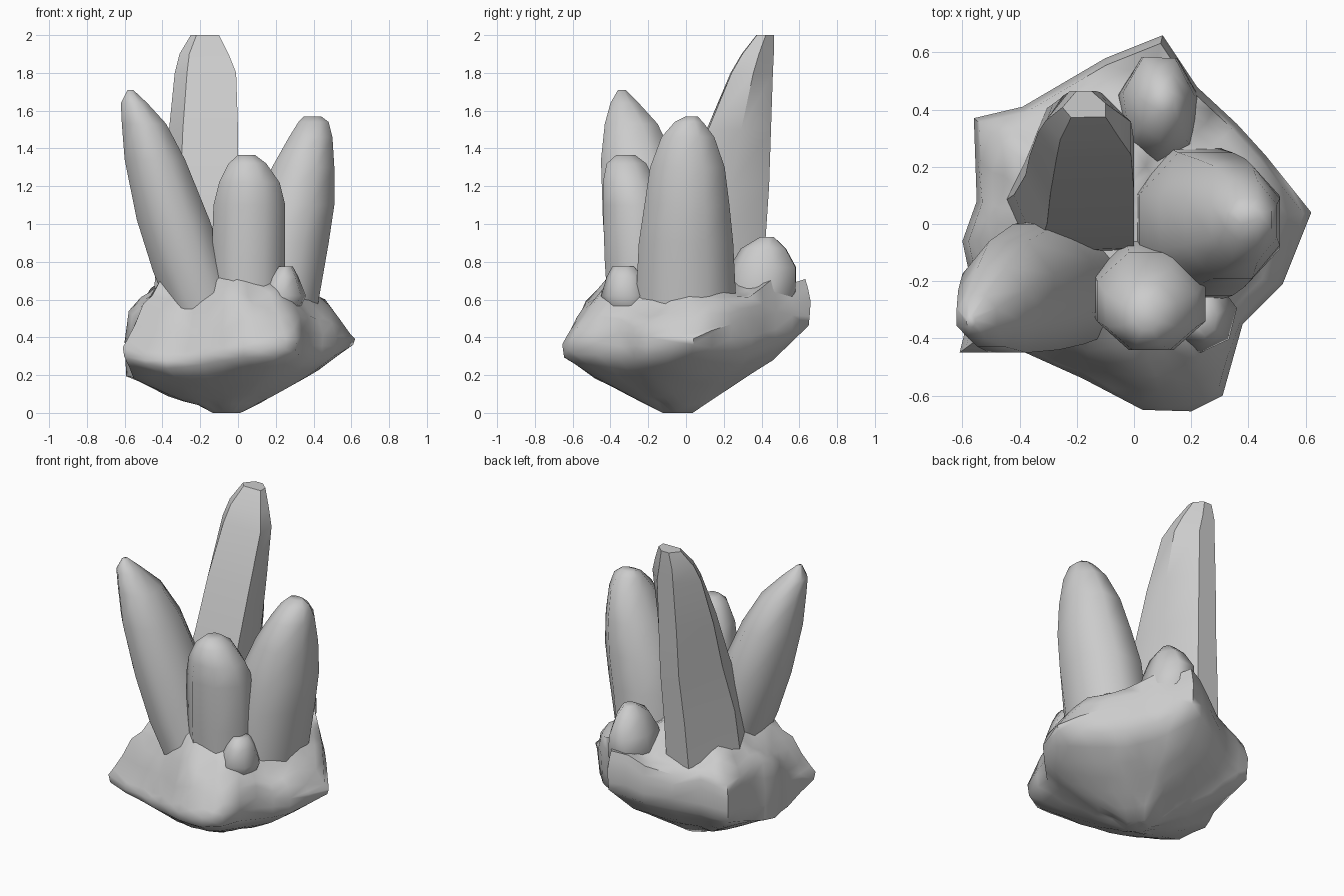
import bpy, bmesh, math
from mathutils import Vector, noise


def finish(name, bm, angle):
    bmesh.ops.recalc_face_normals(bm, faces=bm.faces)
    me = bpy.data.meshes.new(name)
    bm.to_mesh(me)
    bm.free()
    ob = bpy.data.objects.new(name, me)
    bpy.context.collection.objects.link(ob)
    bpy.ops.object.select_all(action='DESELECT')
    ob.select_set(True)
    bpy.context.view_layer.objects.active = ob
    bpy.ops.object.shade_smooth_by_angle(angle=math.radians(angle))
    return ob


def bridge(bm, rings):
    loops = [[bm.verts.new(p) for p in r] for r in rings]
    for a, b in zip(loops, loops[1:]):
        n = len(a)
        for i in range(n):
            j = (i + 1) % n
            bm.faces.new((a[i], a[j], b[j], b[i]))
    return loops


def polygon(n, phase):
    pts = [(math.cos(phase + math.tau * i / n), math.sin(phase + math.tau * i / n)) for i in range(n)]
    mx = max(abs(p[0]) for p in pts)
    my = max(abs(p[1]) for p in pts)
    return [(x / mx, y / my) for x, y in pts]


def crystal(name, shape, sections, angle=62):
    # each section: z, x min, x max, y min, y max
    rings = []
    for z, x0, x1, y0, y1 in sections:
        rings.append([((x0 + x1) / 2 + px * (x1 - x0) / 2,
                       (y0 + y1) / 2 + py * (y1 - y0) / 2, z) for px, py in shape])
    bm = bmesh.new()
    loops = bridge(bm, rings)
    bm.faces.new(loops[0])
    bm.faces.new(loops[-1])
    return finish(name, bm, angle)


octagon = polygon(8, math.pi / 8)
septagon = polygon(7, 0.2)
wedge = [(1, -0.9), (1, 0.1), (0.35, 1), (-0.35, 1), (-1, -0.2), (-0.6, -0.95)]

# Leaning crystal on the left
crystal("left_crystal", octagon, [
    (0.55, -0.37, 0.02, -0.39, 0.02), (0.75, -0.45, -0.06, -0.42, 0.01),
    (1.02, -0.535, -0.15, -0.44, 0.0), (1.34, -0.60, -0.28, -0.45, -0.06),
    (1.53, -0.615, -0.38, -0.43, -0.15), (1.64, -0.62, -0.48, -0.40, -0.25),
    (1.71, -0.585, -0.555, -0.36, -0.32)])

# Tall crystal at the back with a slanted front face
crystal("tall_crystal", wedge, [
    (0.5, -0.46, 0.0, -0.14, 0.40), (0.9, -0.42, 0.0, -0.11, 0.42),
    (1.2, -0.38, 0.0, -0.01, 0.44), (1.5, -0.365, 0.0, 0.10, 0.45),
    (1.8, -0.335, -0.01, 0.23, 0.46), (1.9, -0.31, -0.05, 0.29, 0.465),
    (2.0, -0.25, -0.10, 0.37, 0.465)], 40)

# Blunt crystal on the right
crystal("right_crystal", octagon, [
    (0.5, -0.01, 0.41, -0.27, 0.27), (0.9, 0.02, 0.48, -0.25, 0.25),
    (1.1, 0.09, 0.51, -0.22, 0.23), (1.3, 0.18, 0.51, -0.19, 0.205),
    (1.46, 0.27, 0.50, -0.13, 0.15), (1.54, 0.32, 0.48, -0.06, 0.09),
    (1.57, 0.35, 0.44, 0.0, 0.06)])

# Short crystal in front
crystal("front_crystal", octagon, [
    (0.5, -0.13, 0.25, -0.41, -0.05), (0.8, -0.14, 0.25, -0.43, -0.06),
    (1.1, -0.13, 0.25, -0.44, -0.10), (1.22, -0.10, 0.22, -0.44, -0.16),
    (1.32, -0.05, 0.15, -0.42, -0.21), (1.365, 0.0, 0.09, -0.37, -0.27)])

# Stubby growths around the base
crystal("back_stub", septagon, [
    (0.5, 0.0, 0.2, 0.25, 0.5), (0.64, -0.06, 0.23, 0.20, 0.60),
    (0.77, -0.04, 0.21, 0.23, 0.60), (0.87, 0.01, 0.18, 0.29, 0.54),
    (0.93, 0.06, 0.14, 0.39, 0.47)], 70)
crystal("front_stub", septagon, [
    (0.5, 0.14, 0.3, -0.40, -0.2), (0.62, 0.11, 0.36, -0.45, -0.19),
    (0.72, 0.17, 0.32, -0.42, -0.22), (0.775, 0.21, 0.29, -0.39, -0.27)], 70)

# Rocky base: rim points as x, y, lower z, upper z
rim = [
    (-0.61, -0.45, 0.30, 0.39), (-0.38, -0.45, 0.23, 0.31), (-0.18, -0.54, 0.25, 0.35),
    (0.03, -0.65, 0.29, 0.40), (0.20, -0.655, 0.30, 0.41), (0.31, -0.60, 0.32, 0.45),
    (0.38, -0.35, 0.29, 0.52), (0.52, -0.21, 0.30, 0.48), (0.62, 0.04, 0.36, 0.42),
    (0.46, 0.24, 0.32, 0.60), (0.36, 0.35, 0.32, 0.62), (0.22, 0.48, 0.37, 0.70),
    (0.10, 0.66, 0.46, 0.69), (-0.10, 0.58, 0.40, 0.62), (-0.39, 0.41, 0.33, 0.60),
    (-0.56, 0.37, 0.31, 0.58), (-0.55, 0.08, 0.22, 0.56), (-0.60, -0.06, 0.20, 0.53),
    (-0.56, -0.25, 0.19, 0.48)]
cx, cy = -0.07, -0.05


def ring(scale, height):
    return [(cx + (x - cx) * scale, cy + (y - cy) * scale, height(lo, hi)) for x, y, lo, hi in rim]


bm = bmesh.new()
loops = bridge(bm, [
    ring(0.12, lambda lo, hi: 0.005),
    ring(0.42, lambda lo, hi: lo * 0.30),
    ring(0.72, lambda lo, hi: lo * 0.62),
    ring(0.985, lambda lo, hi: lo),
    ring(1.0, lambda lo, hi: lo * 0.45 + hi * 0.55),
    ring(0.96, lambda lo, hi: hi),
    ring(0.80, lambda lo, hi: hi * 0.4 + 0.41),
    ring(0.62, lambda lo, hi: 0.70),
    ring(0.25, lambda lo, hi: 0.82)])
bm.faces.new(loops[0])
bm.faces.new(loops[-1])
bmesh.ops.triangulate(bm, faces=bm.faces)
bmesh.ops.subdivide_edges(bm, edges=[e for e in bm.edges if e.calc_length() > 0.09], cuts=1, use_grid_fill=True)
bmesh.ops.triangulate(bm, faces=bm.faces)
# Lumpy upper rock, calmer underside
for v in bm.verts:
    k = 0.06 if v.co.z > 0.45 else 0.015
    if v.co.z > 0.03:
        v.co.z += k * noise.noise(v.co * 6 + Vector((3, 1, 2)))
    else:
        v.co.z = 0.0
finish("rock_base", bm, 60)
